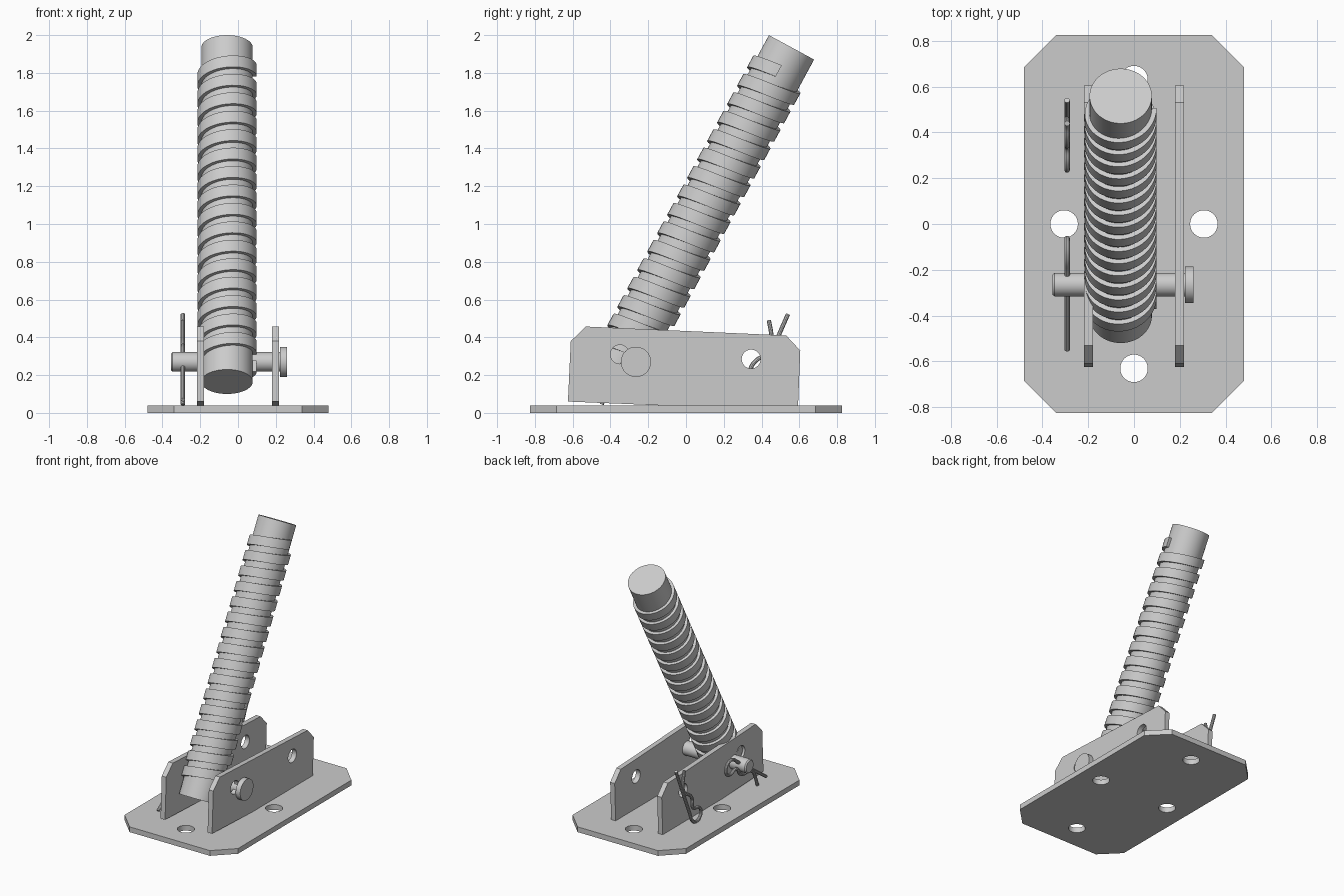
import bpy, bmesh
from math import sin, cos, pi, radians, atan2
from mathutils import Matrix, Vector

cube = bpy.data.objects.get("Cube")
if cube:
    bpy.data.objects.remove(cube, do_unlink=True)

steel = bpy.data.materials.new("plain_steel_grey")
steel.use_nodes = True
GREY = (0.6, 0.6, 0.6, 1)
steel.diffuse_color = GREY
steel.node_tree.nodes["Principled BSDF"].inputs["Base Color"].default_value = GREY


def finish(name, bm, matrix=Matrix()):
    """Turn a bmesh into a named, shaded object."""
    bmesh.ops.recalc_face_normals(bm, faces=bm.faces)
    bm.transform(matrix)
    mesh = bpy.data.meshes.new(name)
    bm.to_mesh(mesh)
    bm.free()
    mesh.materials.append(steel)
    mesh.shade_smooth()
    mesh.set_sharp_from_angle(angle=radians(35))
    obj = bpy.data.objects.new(name, mesh)
    bpy.context.collection.objects.link(obj)
    return obj


def circle(cx, cy, r, n=40):
    return [(cx + r * cos(2 * pi * i / n), cy + r * sin(2 * pi * i / n)) for i in range(n)]


def plate(name, outline, holes, thickness, matrix):
    """Flat plate with round holes, extruded along local z."""
    bm = bmesh.new()
    edges = []
    for loop in [outline] + [circle(*h) for h in holes]:
        verts = [bm.verts.new((x, y, 0)) for x, y in loop]
        edges += [bm.edges.new((verts[i - 1], verts[i])) for i in range(len(verts))]
    bmesh.ops.triangle_fill(bm, use_beauty=True, edges=edges, normal=(0, 0, 1))
    ext = bmesh.ops.extrude_face_region(bm, geom=bm.faces[:], use_keep_orig=True)
    top = [g for g in ext["geom"] if isinstance(g, bmesh.types.BMVert)]
    bmesh.ops.translate(bm, verts=top, vec=(0, 0, thickness))
    return finish(name, bm, matrix)


def sweep(name, rings, matrix, end_caps=True):
    """Skin a list of equal closed rings and cap both ends."""
    bm = bmesh.new()
    rows = [[bm.verts.new(p) for p in ring] for ring in rings]
    n = len(rows[0])
    for a, b in zip(rows, rows[1:]):
        for i in range(n):
            bm.faces.new((a[i - 1], a[i], b[i], b[i - 1]))
    bm.faces.new(rows[0])
    bm.faces.new(rows[-1])
    return finish(name, bm, matrix)


def lathe(name, profile, matrix, n=48):
    """Solid of revolution about local z from (height, radius) pairs."""
    rings = [[(x, y, z) for x, y in circle(0, 0, r, n)] for z, r in profile]
    return sweep(name, rings, matrix)


# Base plate with clipped corners and four bolt holes
W, D, CX, CY = 0.48, 0.825, 0.34, 0.685
base = [(CX, -D), (W, -CY), (W, CY), (CX, D), (-CX, D), (-W, CY), (-W, -CY), (-CX, -D)]
bolt_holes = [(0.305, 0, 0.06), (-0.305, 0, 0.06), (0, 0.63, 0.06), (0, -0.63, 0.06)]
plate("base_plate", base, bolt_holes, 0.04, Matrix())

# Two upright side plates, slightly tilted into the base
side = [(-0.625, 0.06), (0.592, 0.01), (0.605, 0.33), (0.53, 0.41), (-0.53, 0.457), (-0.61, 0.38)]
side_holes = [(-0.35, 0.31, 0.05), (0.345, 0.285, 0.05)]
to_side = Matrix(((0, 0, 1, 0), (1, 0, 0, 0), (0, 1, 0, 0), (0, 0, 0, 1)))
for name, x in (("side_plate_left", 0.18), ("side_plate_right", -0.218)):
    plate(name, side, side_holes, 0.038, Matrix.Translation((x, 0, 0)) @ to_side)

# Leaning screw: core rod and square helical thread
lean = Matrix.Translation((-0.058, -0.4, 0.165)) @ Matrix.Rotation(-atan2(0.476, 0.879), 4, 'X')
lathe("screw_core", [(0, 0.136), (2.013, 0.136)], lean, 64)

TURNS, STEPS, START, PITCH = 16, 40, 0.095, 0.111
HALF, INNER, OUTER = 0.034, 0.13, 0.157
section = [(INNER, -HALF), (OUTER, -HALF), (OUTER, HALF), (INNER, HALF)]
helix = []
for i in range(TURNS * STEPS + 1):
    a = 2 * pi * i / STEPS
    z = START + PITCH * i / STEPS
    helix.append([(r * cos(a), r * sin(a), z + h) for r, h in section])
sweep("screw_thread", helix, lean)

# Cross pin with a flat head
across = Matrix.Translation((0, -0.265, 0.27)) @ Matrix.Rotation(pi / 2, 4, 'Y')
lathe("hinge_pin", [(-0.355, 0.044), (-0.346, 0.052), (0.226, 0.052)], across)
lathe("hinge_pin_head", [(0.222, 0.08), (0.26, 0.08)], across)

# Spring clips: straight leg, round loop, curved leg with a flared tip
clip_path = [(0.5, 0), (0.25, 0), (0.08, 0), (0.01, 0.0), (-0.03, 0.03), (-0.035, 0.08),
             (0, 0.113), (0.045, 0.1), (0.085, 0.05), (0.115, 0.048), (0.16, 0.066),
             (0.21, 0.055), (0.26, 0.02), (0.32, 0.014), (0.37, 0.04), (0.43, 0.08)]


def spring_clip(name, y, z, dy, dz):
    curve = bpy.data.curves.new(name + "_path", 'CURVE')
    curve.dimensions = '3D'
    curve.bevel_depth = 0.012
    curve.bevel_resolution = 3
    curve.resolution_u = 6
    curve.use_fill_caps = True
    spline = curve.splines.new('BEZIER')
    spline.bezier_points.add(len(clip_path) - 1)
    d = Vector((0, dy, dz)).normalized()
    side_dir = Vector((0, -d.z, d.y))
    for point, (u, v) in zip(spline.bezier_points, clip_path):
        point.co = Vector((-0.292, y, z)) + d * u + side_dir * v
        point.handle_left_type = point.handle_right_type = 'AUTO'
    wire = bpy.data.objects.new(name + "_path", curve)
    bpy.context.collection.objects.link(wire)
    graph = bpy.context.evaluated_depsgraph_get()
    mesh = bpy.data.meshes.new_from_object(wire.evaluated_get(graph))
    bm = bmesh.new()
    bm.from_mesh(mesh)
    bpy.data.objects.remove(wire, do_unlink=True)
    bpy.data.meshes.remove(mesh)
    finish(name, bm)


spring_clip("spare_clip", 0.34, 0.065, 0.4, 0.917)
spring_clip("pin_clip", -0.14, 0.357, -0.82, -0.574)
